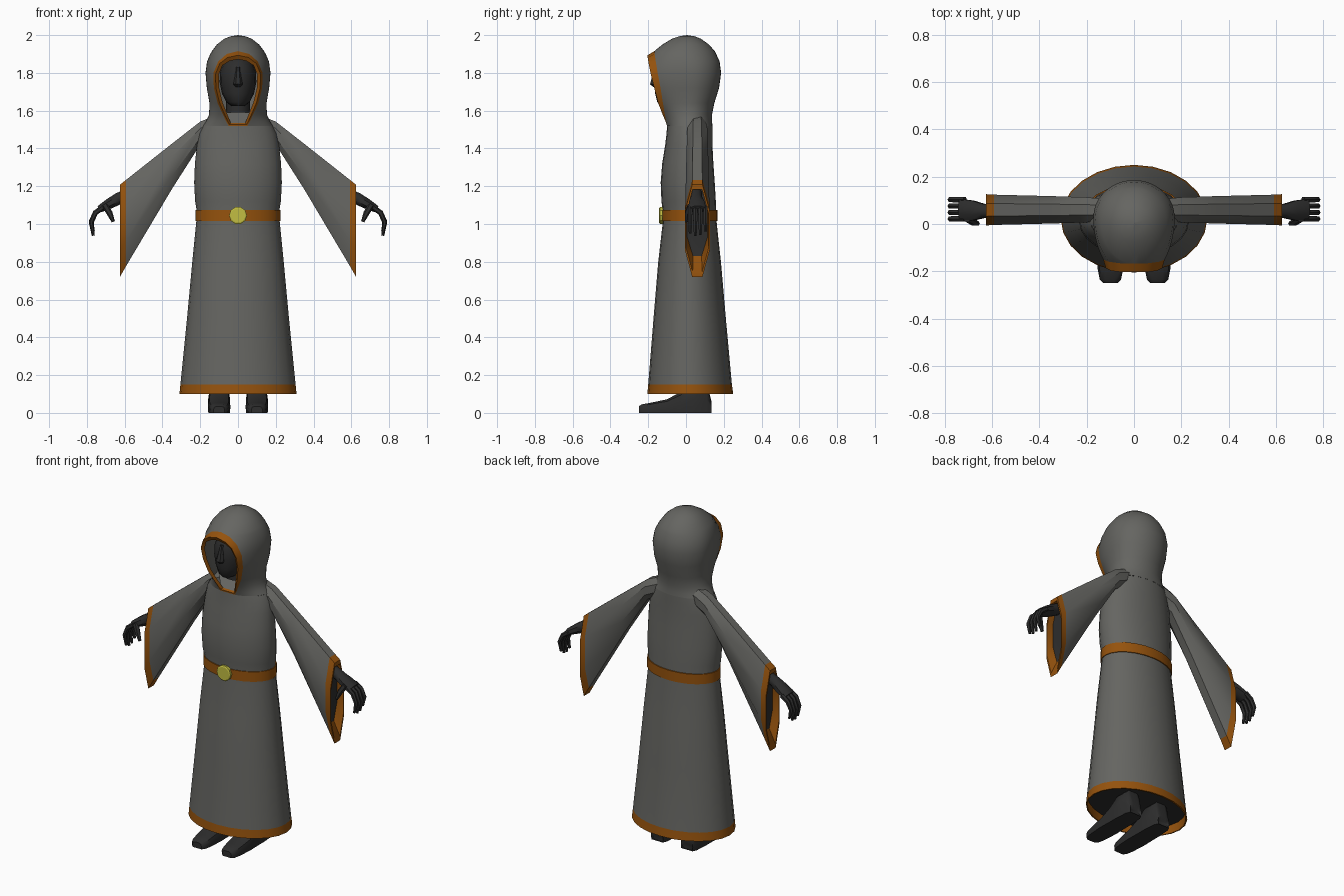
import bpy, bmesh, math
from mathutils import Vector

if "Cube" in bpy.data.objects:
    bpy.data.objects.remove(bpy.data.objects["Cube"])


def material(name, rgb):
    m = bpy.data.materials.new(name)
    m.diffuse_color = (*rgb, 1)
    m.use_nodes = True
    m.node_tree.nodes["Principled BSDF"].inputs["Base Color"].default_value = m.diffuse_color
    return m


GREY = material("grey_cloth", (0.13, 0.13, 0.12))
ORANGE = material("orange_trim", (0.30, 0.085, 0.004))
DARK = material("dark_skin", (0.026, 0.026, 0.026))
YELLOW = material("yellow_metal", (0.54, 0.51, 0.055))


def loft(name, rings, mats, closed=True, caps=(None, None), angle=40):
    """Skin a list of equal rings; mats is one material or one per span."""
    spans = mats if isinstance(mats, list) else [mats] * (len(rings) - 1)
    slots = list(dict.fromkeys(spans + [c for c in caps if c]))
    bm = bmesh.new()
    vs = [[bm.verts.new(p) for p in r] for r in rings]
    n = len(rings[0])
    for a, b, m in zip(vs, vs[1:], spans):
        for i in range(n if closed else n - 1):
            j = (i + 1) % n
            bm.faces.new((a[i], a[j], b[j], b[i])).material_index = slots.index(m)
    for ring, cap in zip((vs[0], vs[-1]), caps):
        if cap:
            bm.faces.new(ring).material_index = slots.index(cap)
    bmesh.ops.remove_doubles(bm, verts=bm.verts, dist=0.0002)
    bmesh.ops.recalc_face_normals(bm, faces=bm.faces)
    me = bpy.data.meshes.new(name)
    bm.to_mesh(me)
    bm.free()
    for m in slots:
        me.materials.append(m)
    ob = bpy.data.objects.new(name, me)
    bpy.context.collection.objects.link(ob)
    bpy.ops.object.select_all(action='DESELECT')
    ob.select_set(True)
    bpy.context.view_layer.objects.active = ob
    bpy.ops.object.shade_smooth_by_angle(angle=math.radians(angle))
    return ob


def oval(z, rx, y0, y1, n=24, grow=0.0):
    """Horizontal oval from front y0 to back y1."""
    c, ry = (y0 + y1) / 2, (y1 - y0) / 2
    return [((rx + grow) * math.cos(t), c + (ry + grow) * math.sin(t), z)
            for t in (math.tau * i / n for i in range(n))]


def limb(path, side=1, n=8):
    """Rings (x, y, z, half width in y, half thickness) along a path in xz."""
    rings = []
    for i, (x, y, z, hy, hn) in enumerate(path):
        a, b = path[max(i - 1, 0)], path[min(i + 1, len(path) - 1)]
        d = Vector((b[0] - a[0], 0, b[2] - a[2])).normalized()
        nx, nz = -d.z, d.x
        rings.append([(side * (x + nx * hn * math.sin(t)), y + hy * math.cos(t),
                       z + nz * hn * math.sin(t))
                      for t in (math.tau * (k + 0.5) / n for k in range(n))])
    return rings


# Robe body with hem, inner lip and dark inside
robe = [(0.15, 0.305, -0.20, 0.243), (0.5, 0.27, -0.172, 0.211),
        (0.8, 0.242, -0.147, 0.185), (1.0, 0.222, -0.124, 0.163),
        (1.06, 0.217, -0.122, 0.16), (1.12, 0.227, -0.13, 0.158),
        (1.22, 0.232, -0.134, 0.152), (1.32, 0.228, -0.126, 0.145),
        (1.42, 0.217, -0.11, 0.14), (1.48, 0.205, -0.103, 0.14),
        (1.52, 0.185, -0.10, 0.14)]
rings = [oval(0.15, 0.30, -0.195, 0.238), oval(0.1, 0.303, -0.198, 0.24),
         oval(0.1, 0.31, -0.205, 0.25)] + [oval(*r) for r in robe]
loft("robe_body", rings, [ORANGE] * 3 + [GREY] * (len(robe) - 1), caps=(DARK, None))

# Belt and round buckle
loft("belt", [oval(z, 0.219, -0.123, 0.162, grow=g) for z, g in
              ((1.015, 0), (1.015, 0.006), (1.075, 0.006), (1.075, 0))], ORANGE)
disc = [[(r * math.cos(math.tau * i / 10), y, 1.045 + r * math.sin(math.tau * i / 10))
         for i in range(10)] for r, y in ((0.047, -0.122), (0.047, -0.138), (0.04, -0.142))]
loft("buckle", disc, YELLOW, caps=(YELLOW, YELLOW), angle=30)

# Hood: z, half width, opening half width, front y, back y
hood = [(1.52, 0.185, 0.05, -0.10, 0.14), (1.545, 0.168, 0.063, -0.105, 0.138),
        (1.58, 0.153, 0.08, -0.112, 0.138), (1.64, 0.151, 0.108, -0.122, 0.15),
        (1.72, 0.165, 0.128, -0.135, 0.175), (1.80, 0.172, 0.13, -0.15, 0.186),
        (1.86, 0.164, 0.105, -0.16, 0.178), (1.90, 0.147, 0.06, -0.166, 0.160),
        (1.915, 0.138, 0.0, -0.168, 0.152), (1.95, 0.112, 0.0, -0.125, 0.122),
        (1.98, 0.074, 0.0, -0.075, 0.08), (1.994, 0.038, 0.0, -0.035, 0.045),
        (2.0, 0.0002, 0.0, 0.005, 0.0052)]


def hood_arc(z, rx, w, yo, yb, n=9):
    """Arc from the opening edge round the back to the other edge."""
    c = yo + (yb - yo) * 0.53
    end = math.acos(min(1, w / rx))
    d = (c - yo) / math.sin(end)
    half = [(rx * math.cos(end * k / n), c - d * math.sin(end * k / n), z)
            for k in range(n, 0, -1)]
    half += [(rx * math.cos(math.pi / 2 * k / n), c + (yb - c) * math.sin(math.pi / 2 * k / n), z)
             for k in range(n + 1)]
    return half + [(-x, y, h) for x, y, h in half[-2::-1]]


loft("hood", [hood_arc(*h) for h in hood], GREY, closed=False, angle=60)

# Orange rim around the hood opening
outer = [(w, yo, z) for z, _, w, yo, _ in hood[:9]]
inner = [(0.038, -0.10, 1.535), (0.048, -0.112, 1.56), (0.06, -0.126, 1.59),
         (0.082, -0.148, 1.645), (0.10, -0.168, 1.72), (0.102, -0.187, 1.79),
         (0.082, -0.198, 1.84), (0.045, -0.203, 1.863), (0, -0.204, 1.872)]
mid = [((a[0] + b[0]) / 2 + 0.003 * (a[0] > 0), b[1], (a[2] + b[2]) / 2)
       for a, b in zip(outer, inner)]
inner = [(x, y + 0.012, z) for x, y, z in inner]
loft("hood_rim", [half + [(-x, y, z) for x, y, z in half[-2::-1]]
                  for half in (outer, mid, inner)], ORANGE)

# Collar panel that closes the robe below the neck
loft("collar", [[(-0.05, -0.09, 1.53), (0.05, -0.09, 1.53)],
                [(-0.12, -0.02, 1.60), (0.12, -0.02, 1.60)],
                [(-0.10, 0.10, 1.60), (0.10, 0.10, 1.60)]], GREY, closed=False)

# Head, neck and nose
skull = [(1.625, 0.035, -0.135, -0.02), (1.645, 0.062, -0.152, 0.03),
         (1.69, 0.085, -0.163, 0.07), (1.75, 0.097, -0.168, 0.09),
         (1.81, 0.095, -0.165, 0.095), (1.86, 0.075, -0.14, 0.08), (1.885, 0.04, -0.09, 0.04)]
loft("head", [oval(*s, n=16) for s in skull], DARK, caps=(DARK, DARK), angle=50)
loft("neck", [oval(1.59, 0.063, -0.08, 0.05, 10), oval(1.68, 0.063, -0.08, 0.05, 10)],
     DARK, caps=(DARK, DARK))
loft("nose", [oval(1.725, 0.012, -0.175, -0.15, 6), oval(1.74, 0.025, -0.193, -0.15, 6),
              oval(1.78, 0.017, -0.182, -0.15, 6), oval(1.83, 0.01, -0.165, -0.14, 6)],
     DARK, caps=(DARK, DARK))


def sleeve_ring(x, top, bottom, half, side, shrink=1.0, n=8):
    k = shrink / math.cos(math.pi / n)
    c, h = (top + bottom) / 2, (top - bottom) / 2
    return [(side * x, 0.06 + half * k * math.cos(t), c + h * shrink / math.cos(math.pi / n)
             * math.sin(t)) for t in (math.tau * (i + 0.5) / n for i in range(n))]


for side, label in ((1, "left"), (-1, "right")):
    # Flared sleeve with cuff and dark inside
    sr = [(0.12, 1.575, 1.46, 0.045), (0.2, 1.542, 1.42, 0.053), (0.35, 1.425, 1.185, 0.058),
          (0.592, 1.234, 0.778, 0.064), (0.625, 1.208, 0.72, 0.066)]
    rings = [sleeve_ring(*r, side) for r in sr]
    rings += [sleeve_ring(*sr[-1], side, 0.9), sleeve_ring(0.585, 1.22, 0.80, 0.064, side, 0.86)]
    loft(label + "_sleeve", rings, [GREY] * 3 + [ORANGE] * 3, caps=(None, DARK), angle=35)

    # Wrist and palm
    palm = [(0.54, 0.055, 1.18, 0.03, 0.03), (0.635, 0.055, 1.133, 0.032, 0.034),
            (0.68, 0.057, 1.108, 0.045, 0.03), (0.735, 0.062, 1.078, 0.048, 0.02)]
    loft(label + "_palm", limb(palm, side), DARK, caps=(DARK, DARK), angle=50)

    # Four curled fingers
    for i, drop in enumerate((0.0, -0.012, -0.008, 0.012)):
        y = 0.022 + 0.027 * i
        finger = [(0.715, y, 1.088, 0.013, 0.014), (0.755, y, 1.06, 0.013, 0.014),
                  (0.777, y, 1.01 + drop / 2, 0.012, 0.012),
                  (0.766, y, 0.95 + drop, 0.008, 0.008)]
        loft(f"{label}_finger_{i + 1}", limb(finger, side, 6), DARK, caps=(DARK, DARK), angle=50)

    # Thumb
    thumb = [(0.705, 0.025, 1.10, 0.018, 0.018), (0.68, 0.008, 1.058, 0.016, 0.016),
             (0.66, 0.002, 1.012, 0.009, 0.009)]
    loft(label + "_thumb", limb(thumb, side, 6), DARK, caps=(DARK, DARK), angle=50)

    # Shoe, built from cross-sections: y, half width, height
    shoe = [(-0.25, 0.03, 0.035), (-0.235, 0.045, 0.045), (-0.19, 0.054, 0.053),
            (-0.10, 0.06, 0.072), (-0.03, 0.058, 0.11), (0.03, 0.058, 0.16),
            (0.11, 0.052, 0.16), (0.135, 0.04, 0.06), (0.125, 0.035, 0.03)]
    rings = [[(side * (0.1 + w * u), y, h * v) for u, v in
              ((-0.95, 0), (0.95, 0), (1, 0.45), (0.85, 0.85), (0.45, 1),
               (-0.45, 1), (-0.85, 0.85), (-1, 0.45))] for y, w, h in shoe]
    loft(label + "_shoe", rings, DARK, caps=(DARK, DARK), angle=40)
